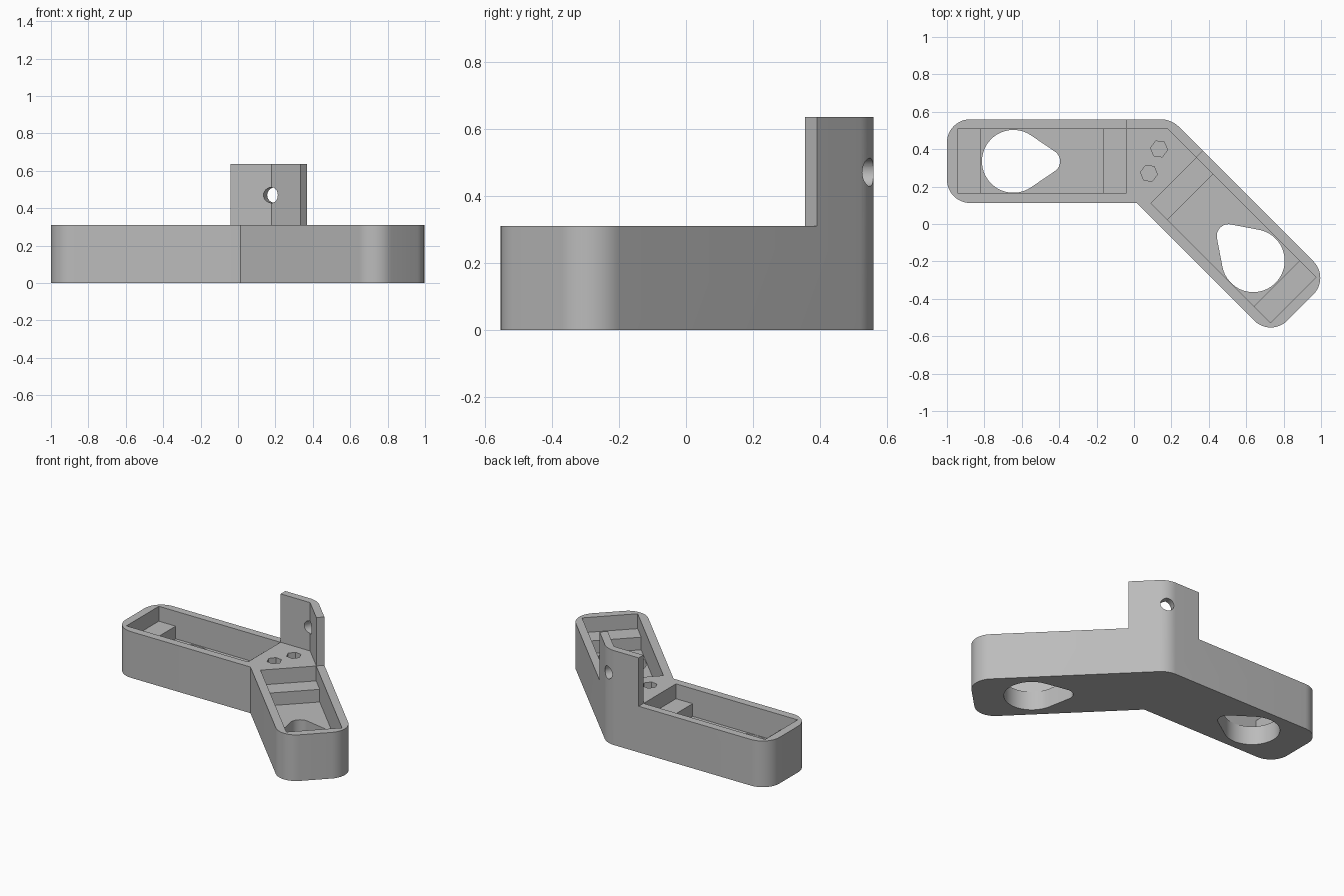
import bpy, bmesh
from math import sin, cos, tan, radians, tau
from mathutils import Vector, Matrix

if "Cube" in bpy.data.objects:
    bpy.data.objects.remove(bpy.data.objects["Cube"])

HEIGHT, TAB_TOP = 0.31, 0.635
FLOOR, LEDGE = 0.125, 0.21
FRONT, BACK = 0.112, 0.56
CORNER = Vector((0.014, FRONT))          # inner corner of the bend
BEND = radians(67.5)                     # direction of the mirror line
AXIS = Vector((cos(BEND), sin(BEND)))

grey = bpy.data.materials.new("plain_grey")
grey.use_nodes = True
colour = (0.5, 0.5, 0.5, 1)
grey.diffuse_color = colour
grey.node_tree.nodes["Principled BSDF"].inputs["Base Color"].default_value = colour


def mirror(points):
    """Reflect plan points of one arm across the bend line."""
    result = []
    for p in points:
        d = Vector(p) - CORNER
        result.append(CORNER + 2 * d.dot(AXIS) * AXIS - d)
    return result


def fillet(before, corner, after, radius, steps=12):
    """Arc points that round a convex plan corner."""
    a, c, b = Vector(before), Vector(corner), Vector(after)
    u, v = (a - c).normalized(), (b - c).normalized()
    half = u.angle(v) / 2
    centre = c + (u + v).normalized() * radius / sin(half)
    start = c + u * radius / tan(half) - centre
    end = c + v * radius / tan(half) - centre
    sweep = start.angle_signed(end)
    return [centre + Matrix.Rotation(-sweep * i / steps, 2) @ start
            for i in range(steps + 1)]


def prism(name, points, low, high):
    bm = bmesh.new()
    face = bm.faces.new([bm.verts.new((p[0], p[1], low)) for p in points])
    grown = bmesh.ops.extrude_face_region(bm, geom=[face])["geom"]
    verts = [g for g in grown if isinstance(g, bmesh.types.BMVert)]
    bmesh.ops.translate(bm, verts=verts, vec=(0, 0, high - low))
    bmesh.ops.recalc_face_normals(bm, faces=bm.faces)
    mesh = bpy.data.meshes.new(name)
    bm.to_mesh(mesh)
    bm.free()
    mesh.materials.append(grey)
    obj = bpy.data.objects.new(name, mesh)
    bpy.context.collection.objects.link(obj)
    return obj


def circle(centre, radius, start=0.0, sweep=tau, count=32):
    return [Vector(centre) + radius * Vector((cos(start + sweep * i / count),
                                              sin(start + sweep * i / count)))
            for i in range(count)]


def rectangle(x0, x1, y0, y1):
    return [(x0, y0), (x1, y0), (x1, y1), (x0, y1)]


def cut(obj, cutter):
    mod = obj.modifiers.new("cut", "BOOLEAN")
    mod.operation, mod.solver, mod.object = "DIFFERENCE", "EXACT", cutter
    bpy.context.view_layer.objects.active = obj
    bpy.ops.object.modifier_apply(modifier=mod.name)
    bpy.data.objects.remove(cutter)


# Bent body, extruded to the height of the tab
bend_back = CORNER + AXIS * (BACK - FRONT) / sin(BEND)
front_end, back_end = (-1, FRONT), (-1, BACK)
arm = fillet(CORNER, front_end, back_end, 0.125) + fillet(front_end, back_end, bend_back, 0.125)
far_arm = mirror(arm)
outline = [CORNER] + arm + fillet(back_end, bend_back, far_arm[-1], 0.14) + far_arm[::-1]
body = prism("angled_bracket", outline, 0, TAB_TOP)

# Lower everything except the upright tab around the back of the bend
wall = 0.05
tab_side = -0.04
inner_bend = bend_back - AXIS * wall / sin(BEND)
outer_side, inner_side = mirror([(tab_side, 2), (tab_side, BACK - wall)])
cut(body, prism("tab_cutter", [(tab_side, 2), (tab_side, BACK - wall), inner_bend,
                               inner_side, outer_side, (3, -2), (-2, -2), (-2, 2)],
                HEIGHT, 1))

# Pockets with a ledge at each end, and teardrop openings in their floors
y0, y1 = FRONT + 0.053, BACK - wall - 0.001
hole, tip = Vector((-0.645, 0.335)), Vector((-0.458, 0.335))
big, small = 0.168, 0.063
lean = radians(56)
teardrop = (circle(hole, big, lean, tau - 2 * lean, 40) + [hole + big * Vector((cos(lean), -sin(lean)))]
            + circle(tip, small, -lean, 2 * lean, 12) + [tip + small * Vector((cos(lean), sin(lean)))])
for place in (lambda pts: pts, mirror):
    for pts, low, high in ((rectangle(-0.945, tab_side - 0.001, y0, y1), LEDGE, 0.4),
                           (rectangle(-0.82, -0.165, y0, y1), FLOOR, 0.4),
                           (teardrop, -0.1, 0.2)):
        cut(body, prism("pocket_cutter", place(pts), low, high))

# Blind hexagonal sockets in the solid bend
for distance in (0.172, 0.313):
    cut(body, prism("socket_cutter", circle(CORNER + AXIS * distance, 0.046, radians(-8), tau, 6),
                    FLOOR, 0.4))

# Round hole through the tab, pointing along the bend line
drill = prism("tab_drill", circle((0, 0), 0.042), -0.2, 0.2)
drill.matrix_world = (Matrix.Translation((bend_back.x - 0.01, bend_back.y - 0.03, 0.47))
                      @ AXIS.to_3d().to_track_quat("Z", "Y").to_matrix().to_4x4())
bpy.context.view_layer.update()
cut(body, drill)

bpy.ops.object.select_all(action="DESELECT")
body.select_set(True)
bpy.context.view_layer.objects.active = body
bpy.ops.object.shade_smooth_by_angle(angle=radians(30))
